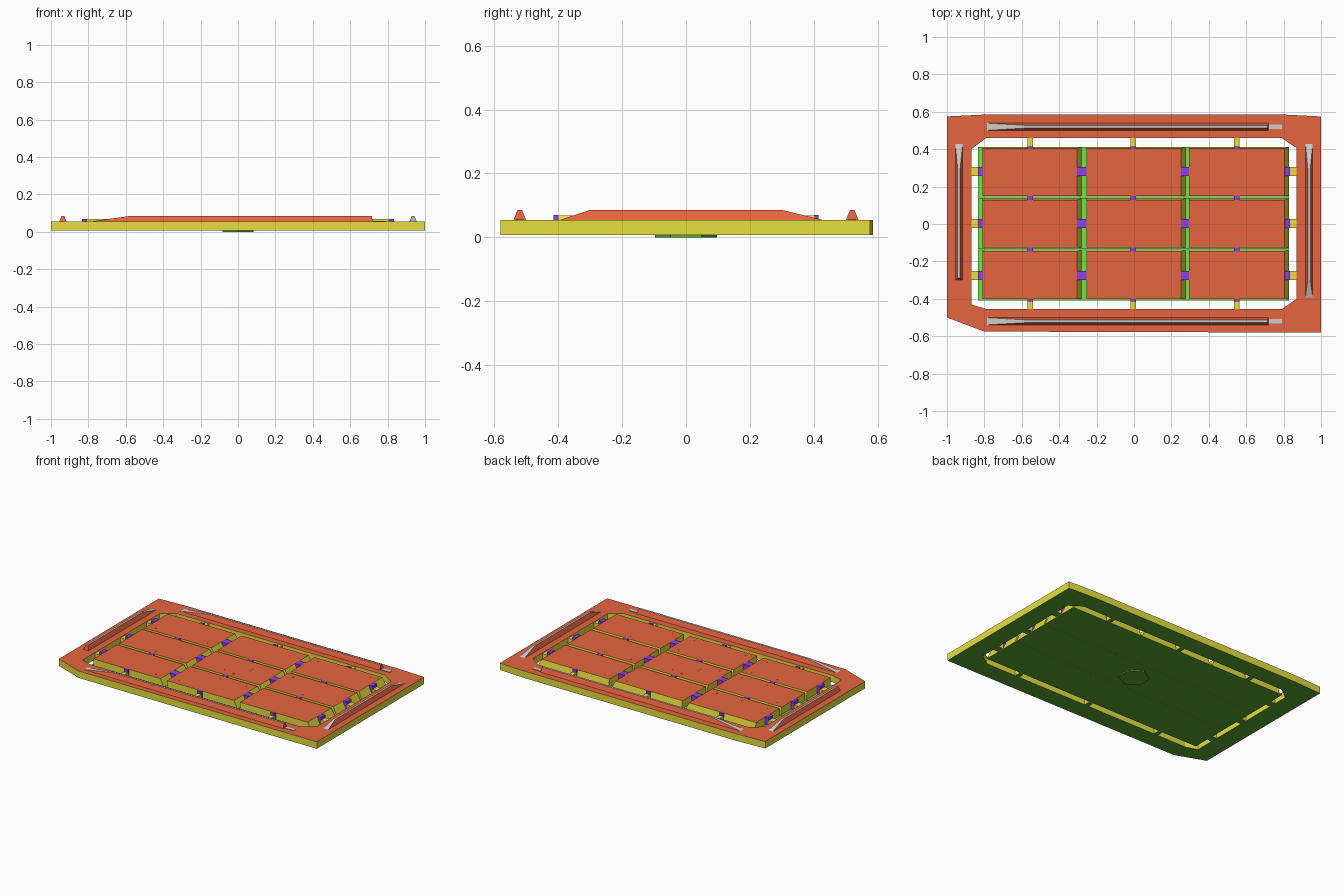
import bpy, bmesh, math

if "Cube" in bpy.data.objects:
    bpy.data.objects.remove(bpy.data.objects["Cube"])

def mat(name, rgb):
    m = bpy.data.materials.new(name)
    m.diffuse_color = (*rgb, 1)
    m.use_nodes = True
    m.node_tree.nodes["Principled BSDF"].inputs["Base Color"].default_value = m.diffuse_color
    return m

RED = mat("red", (0.8, 0.13, 0.05))
YELLOW = mat("yellow", (0.8, 0.74, 0.05))
DARK = mat("dark_green", (0.1, 0.4, 0.03))
GREEN = mat("bright_green", (0.15, 0.8, 0.06))
PURPLE = mat("purple", (0.27, 0.05, 0.8))
GREY = mat("grey", (0.6, 0.6, 0.6))
Z0, ZF, ZP = 0.008, 0.055, 0.068      # underside, frame top, panel top

def finish(name, bm, top, side, under):
    """Colour faces by direction and make the object."""
    bmesh.ops.recalc_face_normals(bm, faces=bm.faces[:])
    bm.normal_update()
    for f in bm.faces:
        f.material_index = 0 if f.normal.z > 0.9 else 2 if f.normal.z < -0.9 else 1
    me = bpy.data.meshes.new(name)
    bm.to_mesh(me)
    bm.free()
    for m in (top, side, under):
        me.materials.append(m)
    ob = bpy.data.objects.new(name, me)
    bpy.context.collection.objects.link(ob)
    return ob

def frustum(name, base, z0, top, z1, mats):
    """Block between two rectangles (x0, x1, y0, y1)."""
    bm = bmesh.new()
    rings = []
    for (x0, x1, y0, y1), z in ((base, z0), (top, z1)):
        rings.append([bm.verts.new((x, y, z)) for x, y in
                      ((x0, y0), (x1, y0), (x1, y1), (x0, y1))])
    a, b = rings
    bm.faces.new(a[::-1])
    bm.faces.new(b)
    for i in range(4):
        j = (i + 1) % 4
        bm.faces.new((a[i], a[j], b[j], b[i]))
    return finish(name, bm, *mats)

def box(name, x0, x1, y0, y1, z0, z1, mats):
    return frustum(name, (x0, x1, y0, y1), z0, (x0, x1, y0, y1), z1, mats)

def prism(name, n, r, x, y, z0, z1, mats):
    bm = bmesh.new()
    bmesh.ops.create_cone(bm, cap_ends=True, segments=n, radius1=r, radius2=r, depth=z1 - z0)
    bmesh.ops.translate(bm, verts=bm.verts[:], vec=(x, y, (z0 + z1) / 2))
    return finish(name, bm, *mats)

# outer frame with clipped corners
outer = [(-.8, -.575), (.79, -.58), (1, -.58), (1, .575),
         (.8, .585), (-.8, .585), (-1, .575), (-1, -.5)]
inner = [(-.79, -.455), (.79, -.455), (.87, -.4), (.87, .405),
         (.79, .46), (-.79, .46), (-.87, .4), (-.87, -.43)]
bm = bmesh.new()
o0, i0, o1, i1 = [[bm.verts.new((x, y, z)) for x, y in loop]
                  for z in (Z0, ZF) for loop in (outer, inner)]
for k in range(8):
    j = (k + 1) % 8
    for p, q in ((o1, i1), (i0, o0), (o0, o1), (i1, i0)):
        bm.faces.new((p[k], p[j], q[j], q[k]))
finish("outer_frame", bm, RED, YELLOW, DARK)

# nine panels, each on a slightly wider green base plate
cols = [(-.81, -.305), (-.255, .25), (.295, .805)]
rows = [(-.4, -.147), (-.125, .128), (.15, .403)]
for c, (x0, x1) in enumerate(cols):
    for r, (y0, y1) in enumerate(rows):
        foot = (x0 - .025, x1 + .025, y0 - .008, y1 + .01)
        box("panel_base", *foot, Z0, Z0 + .008, (GREEN, YELLOW, DARK))
        frustum("panel", (x0, x1 + .025, y0, y1 + .01), Z0 + .008,
                (x0, x1, y0, y1), ZP, (RED, YELLOW, DARK))
        # small rivets
        for i in range(3):
            for y in (y0 + .04, y1 - .04):
                prism("rivet", 6, .004, x0 + .06 + i * (x1 - x0 - .12) / 2, y,
                      ZP - .004, ZP + .0005, (DARK,) * 3)

# hexagonal hub: foot below, flush cap above
prism("hub_foot", 6, .097, 0, 0, 0, Z0 + .004, (DARK,) * 3)
prism("hub_cap", 6, .097, 0, 0, ZP - .01, ZP + .0005, (RED,) * 3)

# connectors between panels and out to the frame
P = (PURPLE,) * 3
L = (YELLOW, YELLOW, DARK)
for y in (-.275, .003, .28):
    for x0, x1 in ((-.305, -.255), (.25, .295)):
        box("panel_link", x0, x1, y - .024, y + .024, Z0 + .005, ZP + .001, P)
    for s in (-1, 1):
        xs = sorted((s * .808, s * .835))
        box("edge_clip", *xs, y - .024, y + .024, Z0 + .005, ZP + .002, P)
        xs = sorted((s * .835, s * .875))
        box("edge_link", *xs, y - .024, y + .024, Z0, .05, L)
for x in (-.555, -.003, .55):
    for y0, y1 in ((-.147, -.125), (.128, .15)):
        box("panel_link", x - .015, x + .015, y0, y1, Z0 + .005, ZP + .001, P)
    for s in (-1, 1):
        ys = sorted((s * .4, s * .415))
        box("edge_clip", x - .015, x + .015, *ys, Z0 + .005, ZP + .002, P)
        ys = sorted((s * .415, s * .462))
        box("edge_link", x - .015, x + .015, *ys, Z0, .05, L)

# raised rails with ramped ends along the frame
R = (GREY, RED, RED)
for y in (-.52, .52):
    frustum("long_rail", (-.8, .72, y - .02, y + .02), ZF - .002,
            (-.57, .715, y - .007, y + .007), .086, R)
    box("rail_tail", .72, .79, y - .012, y + .012, ZF - .002, ZF + .003, R)
for x, y0, t0 in ((-.936, -.3, -.29), (.936, -.4, -.3)):
    frustum("short_rail", (x - .02, x + .02, y0, .435), ZF - .002,
            (x - .007, x + .007, t0, .3), .086, R)
